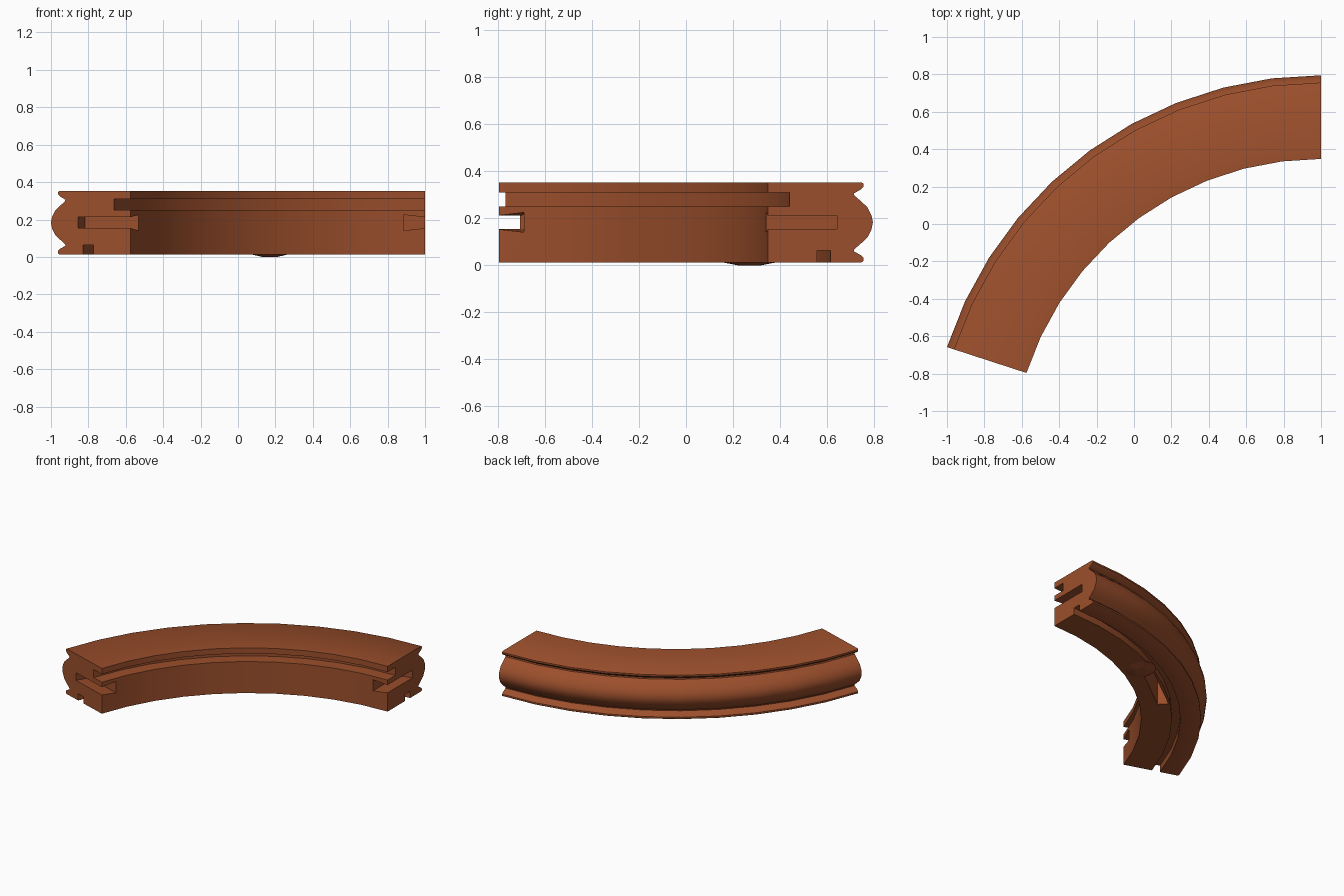
import bpy, bmesh, math
from mathutils import Vector

if "Cube" in bpy.data.objects:
    bpy.data.objects.remove(bpy.data.objects["Cube"])

CX, CY = 1.0, -1.308            # centre of the arc
A0, A1, SEG = 90.0, 162.0, 10   # a fifth of a circle

mat = bpy.data.materials.new("rust_brown")
mat.diffuse_color = (0.33, 0.078, 0.025, 1)
mat.use_nodes = True
mat.node_tree.nodes["Principled BSDF"].inputs["Base Color"].default_value = mat.diffuse_color


def polar(r, deg, z):
    a = math.radians(deg)
    return Vector((CX + r * math.cos(a), CY + r * math.sin(a), z))


def make(name, bm):
    bmesh.ops.recalc_face_normals(bm, faces=bm.faces)
    me = bpy.data.meshes.new(name)
    bm.to_mesh(me)
    bm.free()
    ob = bpy.data.objects.new(name, me)
    me.materials.append(mat)
    bpy.context.collection.objects.link(ob)
    return ob


def hexa(name, near, far):
    """Block between two matching four-point faces."""
    bm = bmesh.new()
    n = [bm.verts.new(p) for p in near]
    f = [bm.verts.new(p) for p in far]
    bm.faces.new(n)
    bm.faces.new(f[::-1])
    for i in range(4):
        j = (i + 1) % 4
        bm.faces.new((n[i], f[i], f[j], n[j]))
    return make(name, bm)


# Rail cross-section (radius, height): inner groove, moulded rim, bottom groove
outer_half = [(2.055, .353), (2.064, .347), (2.064, .335), (2.052, .323),
              (2.022, .306), (2.024, .297), (2.050, .275), (2.080, .247), (2.097, .213)]
rim = outer_half + [(2.103, .183)] + [(r, .366 - z) for r, z in reversed(outer_half)]
profile = [(1.656, .25), (1.748, .25), (1.748, .31), (1.656, .31), (1.656, .353)]
profile += rim
profile += [(1.923, .013), (1.923, .063), (1.865, .063), (1.865, .013), (1.656, .013)]

bm = bmesh.new()
rings = []
for s in range(SEG + 1):
    deg = A0 + (A1 - A0) * s / SEG
    rings.append([bm.verts.new(polar(r, deg, z)) for r, z in profile])
for a, b in zip(rings, rings[1:]):
    for i in range(len(profile)):
        j = (i + 1) % len(profile)
        bm.faces.new((a[i], a[j], b[j], b[i]))
bm.faces.new(rings[0])
bm.faces.new(rings[-1][::-1])
body = make("curved_rail", bm)

# Flared joining slots in both ends
cutters = []
for name, deg, sign in (("right_slot", A0, 1), ("left_slot", A1, -1)):
    t = math.radians(deg)
    into = Vector((-math.sin(t), math.cos(t), 0)) * sign

    def face(depth, half, r1):
        return [polar(r, deg, .183 + dz) + into * depth
                for r, dz in ((1.6, -half), (r1, -half), (r1, half), (1.6, half))]
    cutters.append(hexa(name, face(-.02, .027, 1.95), face(.115, .042, 1.95)))

# Deep pocket in the underside
pocket = [(1.78, 119.5), (1.853, 119.5), (1.853, 133.5), (1.78, 133.5)]
cutters.append(hexa("pocket", [polar(r, d, -.05) for r, d in pocket],
                    [polar(r, d, .22) for r, d in pocket]))

for c in cutters:
    c.hide_render = True
    m = body.modifiers.new(c.name, 'BOOLEAN')
    m.operation = 'DIFFERENCE'
    m.solver = 'EXACT'
    m.object = c
bpy.context.view_layer.objects.active = body
body.select_set(True)
for c in cutters:
    bpy.ops.object.modifier_apply(modifier=c.name)
for c in cutters:
    bpy.data.objects.remove(c)
bpy.ops.object.shade_smooth_by_angle(angle=math.radians(35))

# Shallow bump under the rail
bm = bmesh.new()
bmesh.ops.create_cone(bm, cap_ends=True, segments=12, radius1=.04, radius2=.1, depth=.014)
for v in bm.verts:
    v.co = Vector((v.co.x + .17, v.co.y * 1.2 + .27, v.co.z + .007))
make("bottom_bump", bm)
